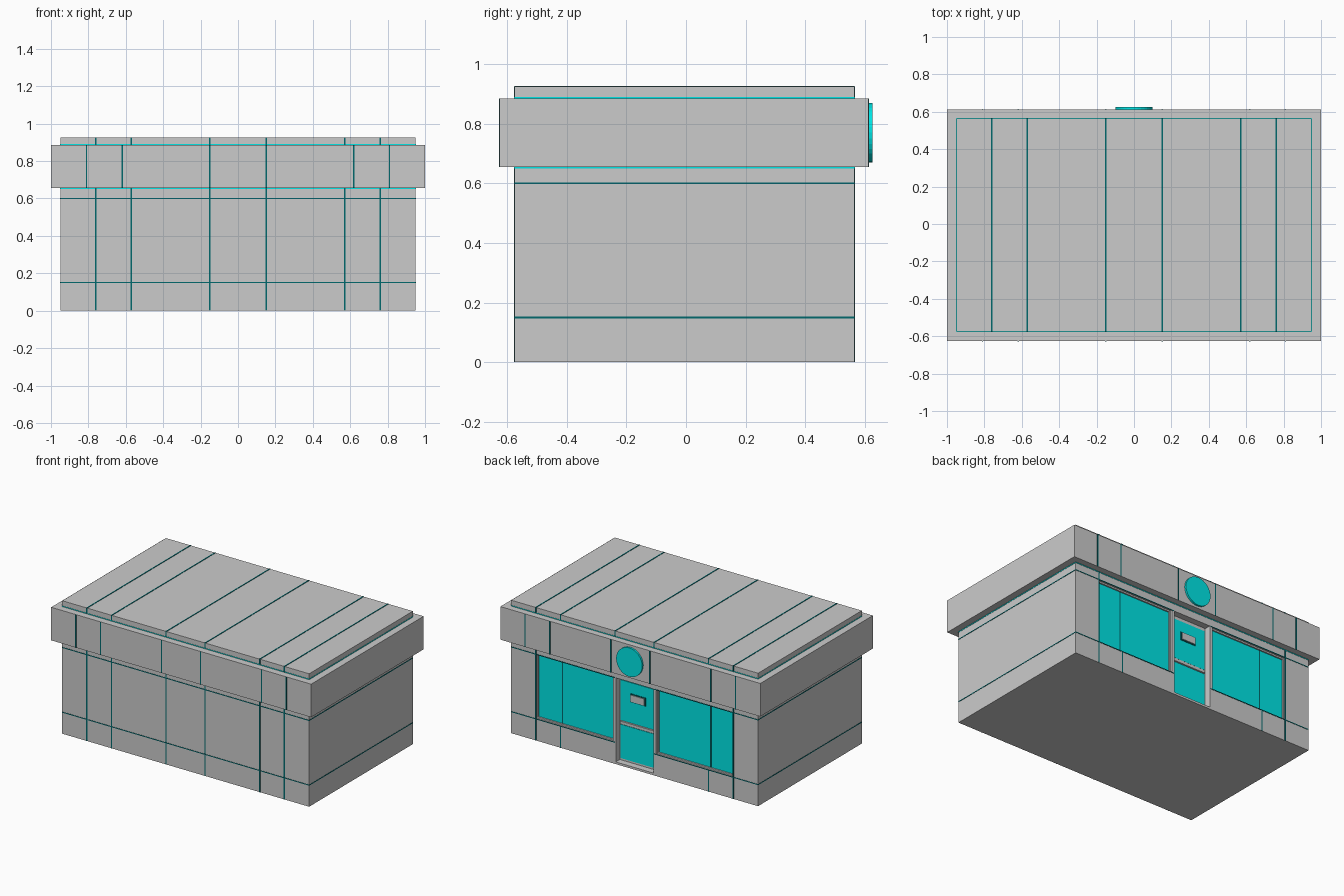
import bpy, bmesh, math
from mathutils import Vector

if "Cube" in bpy.data.objects:
    bpy.data.objects.remove(bpy.data.objects["Cube"])


def material(name, rgb):
    m = bpy.data.materials.new(name)
    m.diffuse_color = (*rgb, 1)
    m.use_nodes = True
    m.node_tree.nodes["Principled BSDF"].inputs["Base Color"].default_value = m.diffuse_color
    return m


GREY = material("wall grey", (0.60, 0.60, 0.60))
CYAN = material("panel cyan", (0.0, 0.79, 0.79))
TEAL = material("seam teal", (0.0, 0.14, 0.15))


def boxes(name, spans, mat):
    """One object made of boxes given as (x0, x1, y0, y1, z0, z1)."""
    bm = bmesh.new()
    for x0, x1, y0, y1, z0, z1 in spans:
        vs = bmesh.ops.create_cube(bm, size=1)["verts"]
        for v in vs:
            v.co = Vector(((x0 + x1) / 2 + v.co.x * (x1 - x0),
                           (y0 + y1) / 2 + v.co.y * (y1 - y0),
                           (z0 + z1) / 2 + v.co.z * (z1 - z0)))
    me = bpy.data.meshes.new(name)
    bm.to_mesh(me)
    bm.free()
    me.materials.append(mat)
    ob = bpy.data.objects.new(name, me)
    bpy.context.collection.objects.link(ob)
    return ob


X, YF, YB = 0.95, -0.575, 0.565        # wall faces
FX, FF, FB = 1.0, -0.625, 0.612        # fascia faces
Z_BAND, Z_LEDGE, Z_ROOF = 0.655, 0.885, 0.925
W, T = 0.004, 0.002                    # seam half width and thickness


def mirror_x(spans):
    return spans + [(-b, -a, c, d, e, f) for a, b, c, d, e, f in spans]


# Building with recessed windows and doorway on the shop side
walls = boxes("walls", [(-X, X, YF, YB, 0, Z_ROOF)], GREY)
cutter = boxes("opening_cutter",
               mirror_x([(0.165, 0.76, YB - 0.03, 0.8, 0.15, 0.6)])
               + [(-0.145, 0.145, YB - 0.045, 0.8, 0.015, 0.6)], GREY)
cutter.hide_render = True
cutter.hide_viewport = True
cut = walls.modifiers.new("openings", "BOOLEAN")
cut.operation = "DIFFERENCE"
cut.solver = "EXACT"
cut.object = cutter

boxes("fascia_band", [(-FX, FX, FF, FB, Z_BAND, Z_LEDGE)], GREY)

# Window glass, frames and mullions
G = YB - 0.03
boxes("window_glass", mirror_x([(0.165, 0.76, G, G + 0.006, 0.15, 0.6)]), CYAN)
boxes("window_frame", mirror_x([
    (0.165, 0.173, G, G + 0.016, 0.15, 0.6), (0.752, 0.76, G, G + 0.016, 0.15, 0.6),
    (0.173, 0.752, G, G + 0.016, 0.15, 0.16), (0.173, 0.752, G, G + 0.016, 0.59, 0.6)]), GREY)
boxes("window_mullion", mirror_x([(0.566, 0.574, G, G + 0.008, 0.16, 0.59)]), TEAL)

# Door with two panels and a letter slot
D = YB - 0.045
boxes("door_panels", [(-0.135, 0.135, D, D + 0.006, 0.03, 0.265),
                      (-0.135, 0.135, D, D + 0.006, 0.295, 0.575)], CYAN)
boxes("door_rail", [(-0.135, 0.135, D, D + 0.012, 0.27, 0.29)], GREY)
boxes("letter_slot_rim", [(-0.06, 0.06, D, D + 0.009, 0.44, 0.50)], TEAL)
boxes("letter_slot", [(-0.052, 0.052, D, D + 0.014, 0.447, 0.493)], GREY)

# Round sign on the fascia
bm = bmesh.new()
bmesh.ops.create_cone(bm, cap_ends=True, segments=32, radius1=0.1, radius2=0.1, depth=0.02)
for v in bm.verts:
    v.co = Vector((v.co.x, 0.615 + v.co.z, 0.77 + v.co.y))
bmesh.ops.recalc_face_normals(bm, faces=bm.faces)
me = bpy.data.meshes.new("round_sign")
bm.to_mesh(me)
bm.free()
me.materials.append(CYAN)
sign = bpy.data.objects.new("round_sign", me)
bpy.context.collection.objects.link(sign)

# Panel seams on walls, fascia and roof
wall, band, roof = [], [], []
for x in (0.15, 0.57, 0.76):
    wall.append((x - W, x + W, YF - T, YF, 0, Z_BAND))
    roof.append((x - W, x + W, YF, YB, Z_ROOF, Z_ROOF + T))
    roof.append((x - W, x + W, YF - T, YF, Z_LEDGE, Z_ROOF))
    roof.append((x - W, x + W, YB, YB + T, Z_LEDGE, Z_ROOF))
for x in (0.57, 0.76):
    wall.append((x - W, x + W, YB, YB + T, 0, 0.15))
wall.append((0.76 - W, 0.76 + W, YB, YB + T, 0.15, Z_BAND))
for x in (0.15, 0.62, 0.81):
    band.append((x - W, x + W, FF - T, FF, Z_BAND, Z_LEDGE))
    band.append((x - W, x + W, FB, FB + T, Z_BAND, Z_LEDGE))
for z in (0.15, 0.6):
    h = W * 0.7
    wall.append((0, X, YF - T, YF, z - h, z + h))
    wall.append((X, X + T, YF, YB, z - h, z + h))
    wall.append((0.15, X, YB, YB + T, z - h, z + h))
boxes("wall_seams", mirror_x(wall), TEAL)
boxes("fascia_seams", mirror_x(band), TEAL)
boxes("roof_seams", mirror_x(roof), TEAL)


def trim(x, y0, y1, z0, z1):
    """Thin strip around all four sides at one height."""
    return [(-x, x, y0 - T, y0, z0, z1), (-x, x, y1, y1 + T, z0, z1),
            (-x - T, -x, y0, y1, z0, z1), (x, x + T, y0, y1, z0, z1)]


# Bright edge trims at the roof foot and the wall head
boxes("edge_trim", trim(X, YF, YB, Z_LEDGE, Z_LEDGE + 0.005)
      + trim(X, YF, YB, Z_BAND - 0.005, Z_BAND), CYAN)
